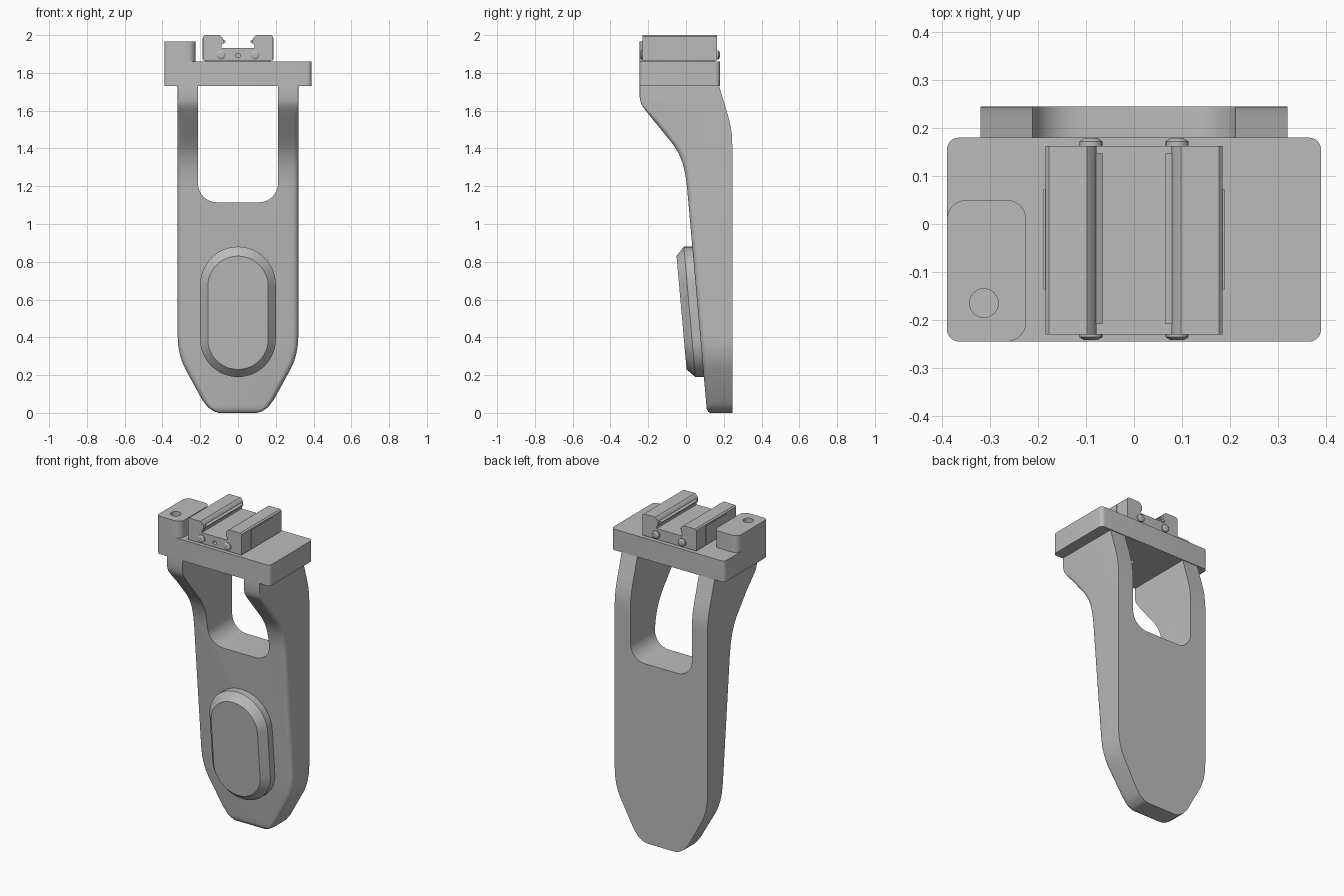
import bpy, bmesh, math

if "Cube" in bpy.data.objects:
    bpy.data.objects.remove(bpy.data.objects["Cube"])

grey = bpy.data.materials.new("plain_grey")
grey.diffuse_color = (0.5, 0.5, 0.5, 1)
grey.use_nodes = True
grey.node_tree.nodes["Principled BSDF"].inputs["Base Color"].default_value = grey.diffuse_color


def finish(name, bm):
    bmesh.ops.recalc_face_normals(bm, faces=bm.faces[:])
    me = bpy.data.meshes.new(name)
    bm.to_mesh(me)
    bm.free()
    ob = bpy.data.objects.new(name, me)
    bpy.context.collection.objects.link(ob)
    me.materials.append(grey)
    return ob


def loft(name, rings):
    """Skin a list of closed rings and cap both ends."""
    bm = bmesh.new()
    vs = [[bm.verts.new(p) for p in r] for r in rings]
    n = len(vs[0])
    for a, b in zip(vs, vs[1:]):
        for i in range(n):
            j = (i + 1) % n
            bm.faces.new((a[i], a[j], b[j], b[i]))
    bm.faces.new(vs[0])
    bm.faces.new(vs[-1])
    return finish(name, bm)


def prism(name, pts, axis, lo, hi):
    """Extrude an (x, z) outline along y or an (x, y) outline along z."""
    if axis == "y":
        return loft(name, [[(a, d, b) for a, b in pts] for d in (lo, hi)])
    return loft(name, [[(a, b, d) for a, b in pts] for d in (lo, hi)])


def rounded(x0, x1, y0, y1, r, seg=8):
    """Rounded rectangle; radii run from lower left anticlockwise."""
    r = r if isinstance(r, (list, tuple)) else [r] * 4
    pts = []
    for k, (cx, cy, sx, sy) in enumerate(((x0, y0, 1, 1), (x1, y0, -1, 1),
                                          (x1, y1, -1, -1), (x0, y1, 1, -1))):
        for i in range(seg + 1):
            t = math.pi * (1 + k / 2) + math.pi / 2 * i / seg
            pts.append((cx + sx * r[k] + r[k] * math.cos(t),
                        cy + sy * r[k] + r[k] * math.sin(t)))
    return pts


def circle(cx, cy, r, n=24):
    return [(cx + r * math.cos(2 * math.pi * i / n),
             cy + r * math.sin(2 * math.pi * i / n)) for i in range(n)]


def cut(ob, cutter):
    m = ob.modifiers.new("cut", "BOOLEAN")
    m.operation, m.solver, m.object = "DIFFERENCE", "EXACT", cutter
    bpy.context.view_layer.objects.active = ob
    bpy.ops.object.modifier_apply(modifier=m.name)
    bpy.data.objects.remove(cutter)


def table(rows):
    def f(z):
        for (z0, v0), (z1, v1) in zip(rows, rows[1:]):
            if z <= z1:
                return v0 + (v1 - v0) * (z - z0) / (z1 - z0)
        return rows[-1][1]
    return f


# Handle: half width, front surface, back surface and edge radius by height
width = table([(0, .10), (.007, .125), (.03, .16), (.07, .19), (.235, .28),
               (.27, .296), (.31, .308), (.36, .317), (.42, .32), (1.73, .32)])
front = table([(0, .13), (.005, .118), (.02, .11), (.05, .107), (1.2, .005),
               (1.26, -.003), (1.32, -.017), (1.37, -.037), (1.42, -.067),
               (1.58, -.197), (1.61, -.22), (1.635, -.237), (1.67, -.245), (1.73, -.245)])
back = table([(0, .245), (1.42, .245), (1.47, .243), (1.52, .236), (1.57, .224), (1.73, .175)])
radius = table([(0, .02), (.05, .03), (1.55, .03), (1.66, .004), (1.73, .004)])

levels = [0, .005, .007, .013, .02, .03, .05, .07, .235, .25, .27, .29, .31, .335, .36,
          .39, .42, 1.2, 1.23, 1.26, 1.29, 1.32, 1.345, 1.37, 1.395, 1.42, 1.47, 1.52,
          1.55, 1.58, 1.595, 1.61, 1.635, 1.65, 1.67, 1.73]
rings = []
for z in levels:
    w, f, b, r = width(z), front(z), back(z), radius(z)
    side = [(w, b)]
    for i in range(6):
        t = math.pi / 2 * i / 5
        side.append((w - r + r * math.cos(t), f + r - r * math.sin(t)))
    rings.append([(x, y, z) for x, y in side] + [(-x, y, z) for x, y in reversed(side)])
handle = loft("handle", rings)
cut(handle, prism("window_cutter", rounded(-.212, .212, 1.115, 1.9, .1), "y", -.6, .6))

# Raised oval pad on the sloping front
pad_rings = []
for hw, z0, z1, depth in ((.2, .19, .88, -.02), (.2, .19, .88, .045), (.16, .23, .83, .088)):
    slope = lambda z: .1115 - .0887 * z
    pad_rings.append([(x, slope(z) - depth, z) for x, z in
                      rounded(-hw, hw, z0, z1, hw - .0005, 12)])
pad = loft("front_pad", pad_rings)

# Top plate with a small centre hole
plate = prism("top_plate", rounded(-.39, .39, -.245, .18, .025), "z", 1.73, 1.86)
cut(plate, prism("plate_cutter", circle(0, -.03, .018), "z", 1.6, 1.8))

# Corner post with a blind hole
post = prism("corner_post", rounded(-.39, -.225, -.245, .05, (.025, .04, .04, .04)),
             "z", 1.855, 1.965)
cut(post, prism("post_cutter", circle(-.313, -.165, .03), "z", 1.9, 2.1))

# Rail clamp: channel profile, mirrored
half = [(.185, 1.865), (.185, 1.992), (.177, 2.0), (.098, 2.0), (.085, 1.99),
        (.078, 1.975), (.078, 1.955), (.088, 1.945), (.088, 1.932)]
clamp = prism("rail_clamp", half + [(-x, z) for x, z in reversed(half)], "y", -.23, .163)
cut(clamp, prism("clamp_cutter", circle(0, 1.892, .012, 16), "y", -.4, -.19))
foot = prism("clamp_foot", rounded(-.172, .172, -.215, .15, .005, 2), "z", 1.855, 1.87)

parts = [handle, pad, plate, post, clamp, foot]
for s, word in ((-1, "left"), (1, "right")):
    # Gripping tooth, side plate and cross screw on each side
    parts.append(prism(word + "_jaw_tooth", [(s * .08, 1.978), (s * .066, 1.97),
                 (s * .066, 1.962), (s * .08, 1.954)], "y", -.208, .147))
    parts.append(prism(word + "_side_plate", [(s * .18, 1.872), (s * .189, 1.872),
                 (s * .189, 1.985), (s * .18, 1.985)], "y", -.137, .072))
    prof = [(.014, -.242), (.024, -.236), (.024, .172), (.014, .179)]
    parts.append(loft(word + "_cross_screw", [[(x, y, z) for x, z in
                 circle(s * .09, 1.895, r)] for r, y in prof]))

# Smooth rounded surfaces, keep hard edges
bpy.ops.object.select_all(action="DESELECT")
for ob in parts:
    ob.select_set(True)
bpy.context.view_layer.objects.active = handle
bpy.ops.object.shade_smooth_by_angle(angle=math.radians(28))
